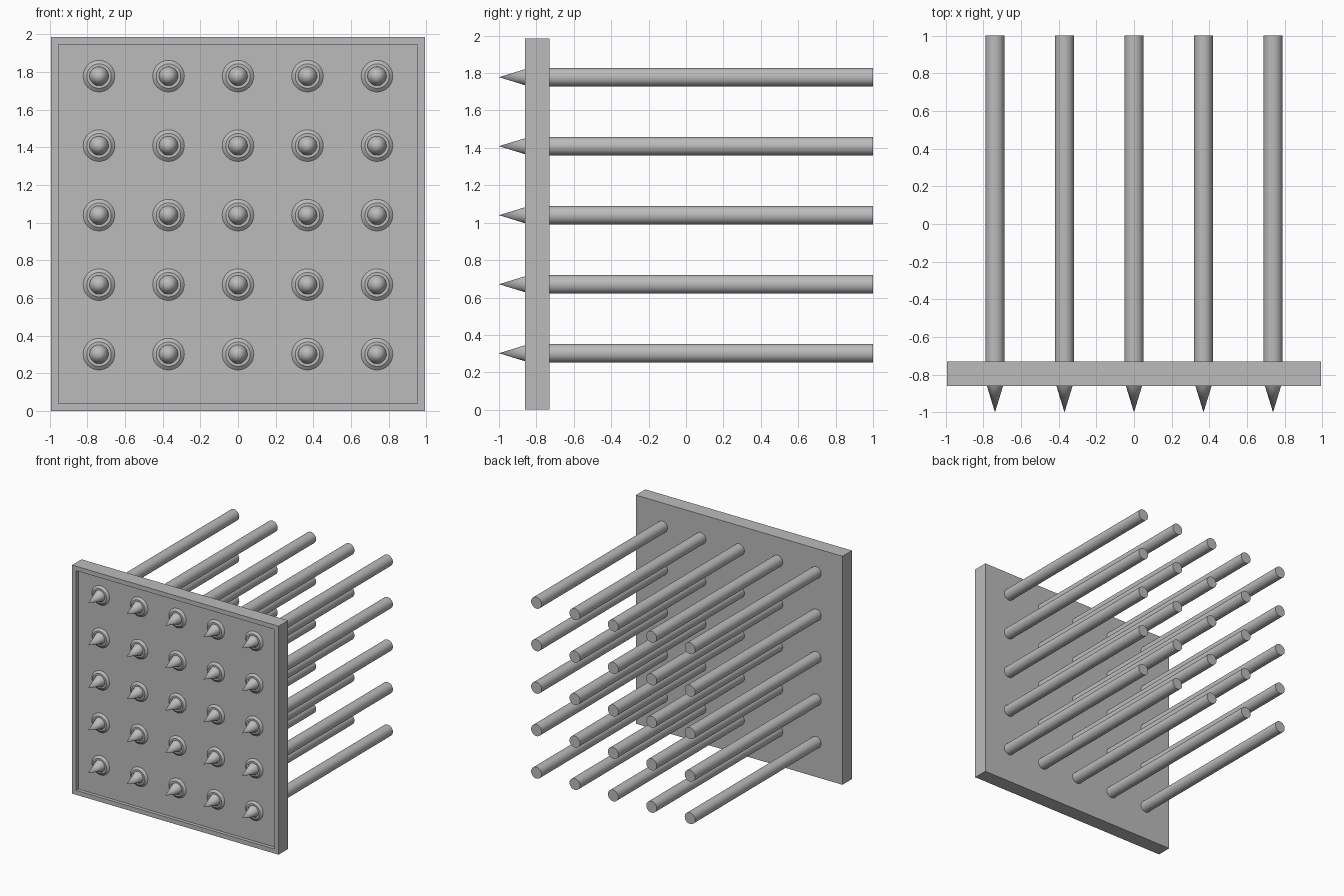
import bpy, bmesh, math
from mathutils import Matrix

cube = bpy.data.objects.get("Cube")
if cube:
    bpy.data.objects.remove(cube, do_unlink=True)

grey = bpy.data.materials.new("plain_grey")
grey.use_nodes = True
grey.diffuse_color = (0.5, 0.5, 0.5, 1)
grey.node_tree.nodes["Principled BSDF"].inputs["Base Color"].default_value = (0.5, 0.5, 0.5, 1)

FRONT, BACK, FLOOR = -0.86, -0.73, -0.83   # plate depth positions along y
PITCH, MID_Z, HALF = 0.369, 1.04, 0.9925


def finish(name, bm):
    bmesh.ops.recalc_face_normals(bm, faces=bm.faces)
    mesh = bpy.data.meshes.new(name)
    bm.to_mesh(mesh)
    bm.free()
    obj = bpy.data.objects.new(name, mesh)
    mesh.materials.append(grey)
    bpy.context.collection.objects.link(obj)
    return obj


def lathe(name, profile, x, z, sides=32):
    """Spin (radius, y) points around an axis parallel to y."""
    bm = bmesh.new()
    verts = [bm.verts.new((r, y, 0)) for r, y in profile]
    edges = [bm.edges.new(pair) for pair in zip(verts, verts[1:])]
    bmesh.ops.spin(bm, geom=verts + edges, cent=(0, 0, 0), axis=(0, 1, 0),
                   angle=math.tau, steps=sides, use_merge=True)
    bmesh.ops.remove_doubles(bm, verts=bm.verts, dist=1e-5)
    obj = finish(name, bm)
    obj.location = (x, 0, z)
    bpy.ops.object.select_all(action="DESELECT")
    obj.select_set(True)
    bpy.context.view_layer.objects.active = obj
    bpy.ops.object.shade_smooth_by_angle(angle=math.radians(35))


# Square plate with a shallow recessed front panel
bm = bmesh.new()
bmesh.ops.create_cube(bm, size=1, matrix=Matrix.Translation((0, (FRONT + BACK) / 2, HALF))
                      @ Matrix.Diagonal((2 * HALF, BACK - FRONT, 2 * HALF, 1)))
panel = min(bm.faces, key=lambda f: f.calc_center_median().y)
bmesh.ops.inset_region(bm, faces=[panel], thickness=0.055)
rim = bmesh.ops.extrude_discrete_faces(bm, faces=[panel])["faces"][0]
bmesh.ops.translate(bm, verts=rim.verts, vec=(0, FLOOR - FRONT, 0))
finish("plate", bm)

# Grid of pointed rods, each with a low tapered collar on the panel
for row in range(5):
    for col in range(5):
        x, z = (col - 2) * PITCH, MID_Z + (row - 2) * PITCH
        tag = f"{row + 1}_{col + 1}"
        lathe("rod_" + tag, [(0, BACK - 0.02), (0.05, BACK - 0.02), (0.05, 1), (0, 1)], x, z)
        lathe("spike_" + tag, [(0, -1), (0.052, FLOOR), (0, FLOOR + 0.01)], x, z)
        lathe("collar_" + tag, [(0.084, FLOOR + 0.005), (0.084, FLOOR), (0.065, FLOOR - 0.015),
                                (0.05, FLOOR - 0.015)], x, z)
